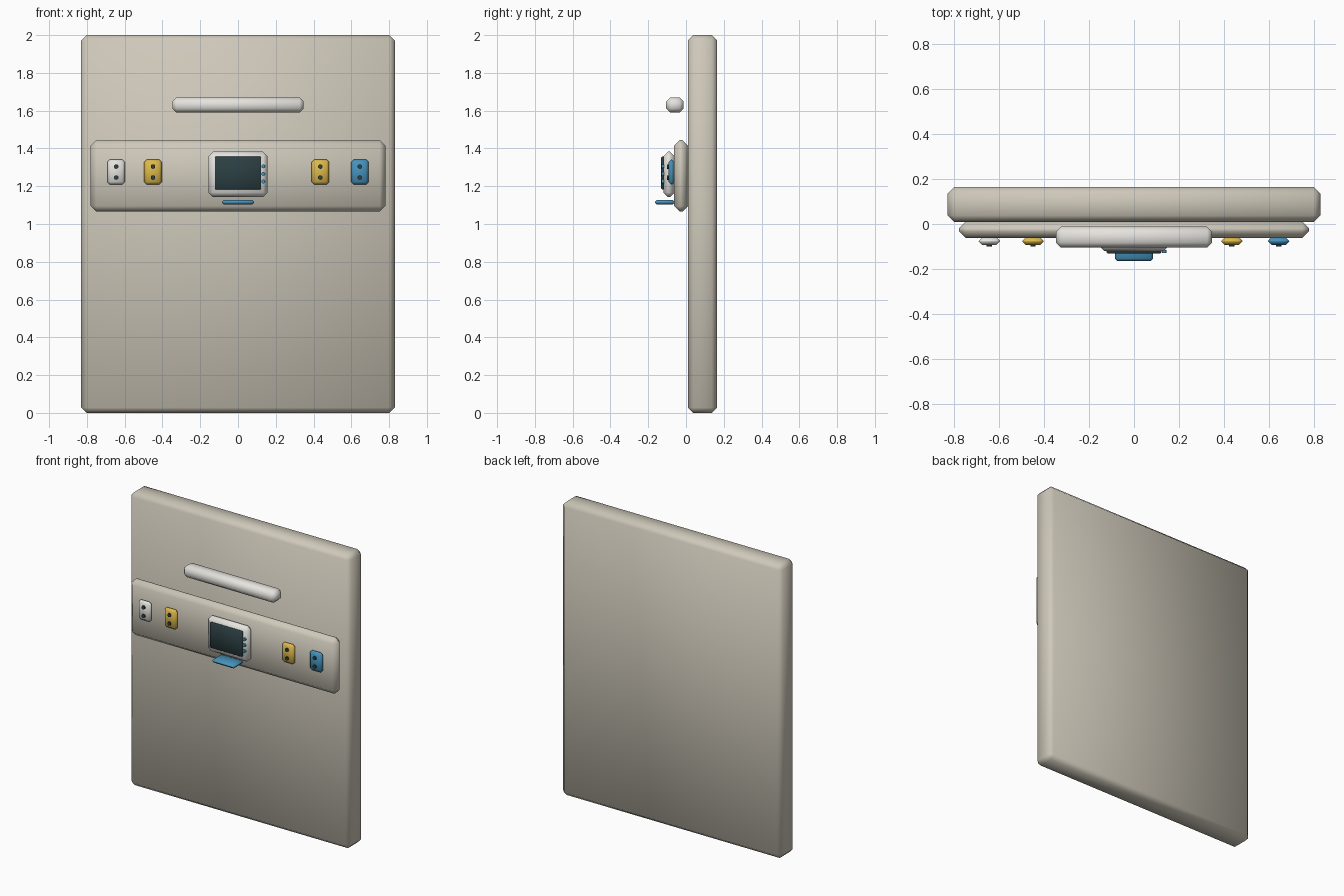
import bpy, bmesh, math
from mathutils import Matrix

if "Cube" in bpy.data.objects:
    bpy.data.objects.remove(bpy.data.objects["Cube"])


def material(name, rgb):
    m = bpy.data.materials.new(name)
    m.diffuse_color = (*rgb, 1)
    m.use_nodes = True
    m.node_tree.nodes["Principled BSDF"].inputs["Base Color"].default_value = m.diffuse_color
    return m


BEIGE = material("beige", (0.62, 0.58, 0.49))
WHITE = material("white", (0.78, 0.77, 0.73))
YELLOW = material("yellow", (0.72, 0.48, 0.07))
BLUE = material("blue", (0.06, 0.29, 0.50))
DARK = material("dark_glass", (0.025, 0.05, 0.056))


def finish(name, bm, mat):
    mesh = bpy.data.meshes.new(name)
    bm.to_mesh(mesh)
    bm.free()
    mesh.materials.append(mat)
    ob = bpy.data.objects.new(name, mesh)
    bpy.context.collection.objects.link(ob)
    return ob


def box(name, x, y, z, bevel, mat):
    """Chamfered, smooth-shaded box from (min, max) ranges."""
    bm = bmesh.new()
    size = [r[1] - r[0] for r in (x, y, z)]
    mid = [(r[0] + r[1]) / 2 for r in (x, y, z)]
    bmesh.ops.create_cube(bm, size=1, matrix=Matrix.Translation(mid) @ Matrix.Diagonal((*size, 1)))
    bmesh.ops.bevel(bm, geom=bm.edges[:], offset=min(bevel, min(size) * 0.45),
                    segments=1, affect='EDGES')
    for f in bm.faces:
        f.smooth = True
    return finish(name, bm, mat)


def dot(name, x, y, z, radius, depth, mat):
    """Small round disc facing the front."""
    bm = bmesh.new()
    bmesh.ops.create_cone(bm, cap_ends=True, segments=16, radius1=radius, radius2=radius, depth=depth,
                          matrix=Matrix.Translation((x, y, z)) @ Matrix.Rotation(math.pi / 2, 4, 'X'))
    for f in bm.faces:
        f.smooth = len(f.verts) == 4
    return finish(name, bm, mat)


# wall, service rail and lamp
box("wall_panel", (-0.83, 0.83), (0.01, 0.165), (0, 2), 0.028, BEIGE)
box("service_rail", (-0.78, 0.78), (-0.063, 0.011), (1.065, 1.445), 0.03, BEIGE)
box("lamp_bar", (-0.348, 0.348), (-0.105, -0.012), (1.59, 1.67), 0.022, WHITE)

# monitor with screen, buttons and tray
box("monitor_body", (-0.157, 0.157), (-0.12, -0.06), (1.143, 1.383), 0.024, WHITE)
box("monitor_screen", (-0.122, 0.122), (-0.132, -0.116), (1.183, 1.357), 0.005, DARK)
for i in range(3):
    dot(f"monitor_button_{i + 1}", 0.134, -0.123, 1.225 + 0.04 * i, 0.01, 0.014, BLUE)
box("monitor_tray", (-0.085, 0.085), (-0.165, -0.06), (1.103, 1.127), 0.011, BLUE)

# outlets, each with two sockets
for i, (x, mat) in enumerate([(-0.645, WHITE), (-0.45, YELLOW), (0.436, YELLOW), (0.645, BLUE)], 1):
    box(f"outlet_{i}", (x - 0.047, x + 0.047), (-0.093, -0.06), (1.208, 1.342), 0.015, mat)
    for j, z in enumerate((1.246, 1.304), 1):
        dot(f"outlet_{i}_socket_{j}", x, -0.095, z, 0.012, 0.012, DARK)
